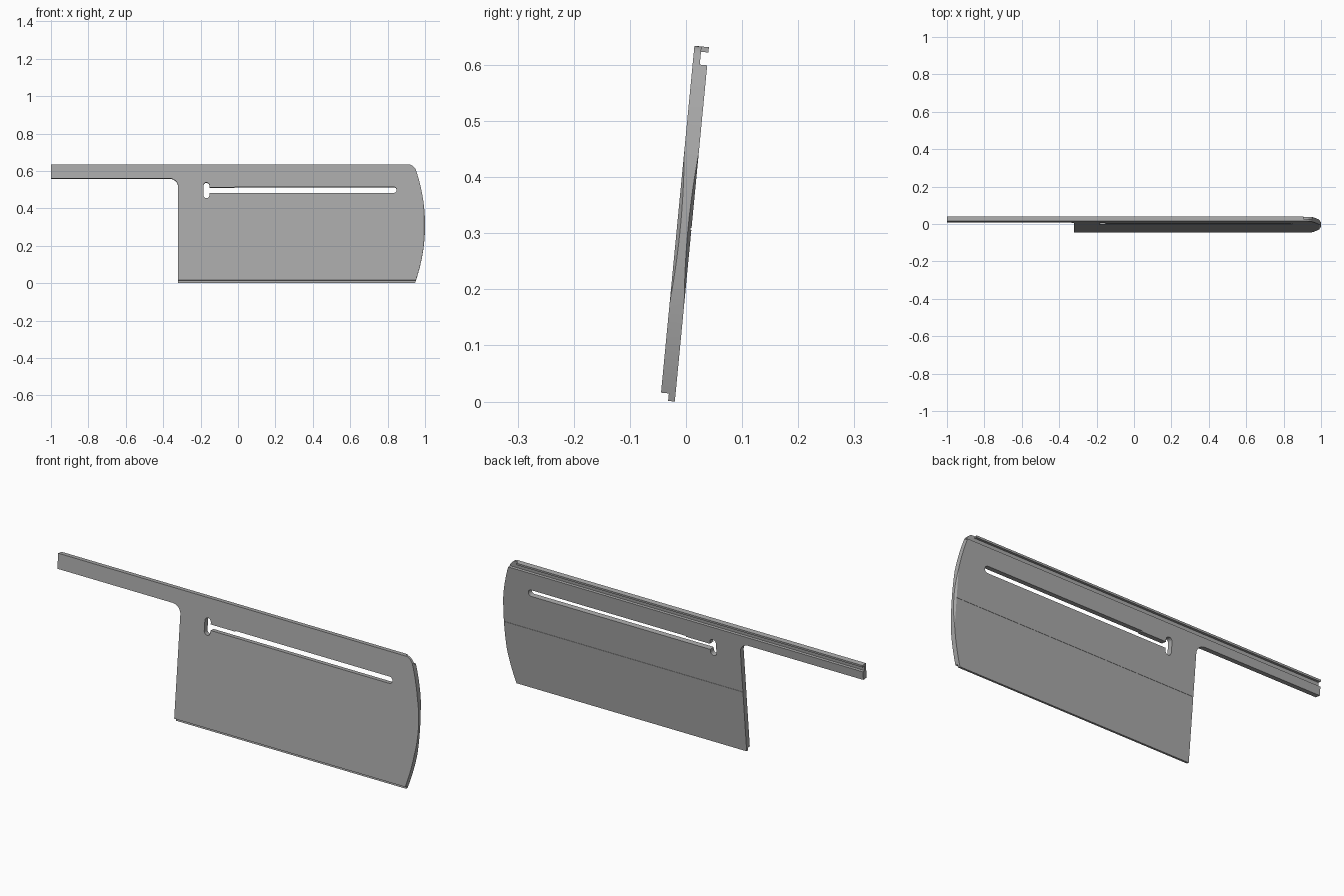
import bpy, bmesh
from math import sin, cos, pi, radians
from mathutils import Matrix

cube = bpy.data.objects.get("Cube")
if cube:
    bpy.data.objects.remove(cube, do_unlink=True)

T = 0.026          # plate thickness
H = 0.6345         # plate height before leaning
TILT = radians(5.5)

gray = bpy.data.materials.new("plain gray")
gray.use_nodes = True
gray.diffuse_color = (0.4, 0.4, 0.4, 1)
gray.node_tree.nodes["Principled BSDF"].inputs["Base Color"].default_value = (0.4, 0.4, 0.4, 1)


def arc(cx, cz, r, a0, a1, n=8):
    """Points on a circular arc, angles in degrees."""
    angles = [radians(a0 + (a1 - a0) * i / n) for i in range(n + 1)]
    return [(cx + r * cos(a), cz + r * sin(a)) for a in angles]


def prism(name, points, to_3d, lo, hi):
    """Extrude a 2D outline between lo and hi; to_3d places each point."""
    bm = bmesh.new()
    face = bm.faces.new([bm.verts.new(to_3d(a, b, lo)) for a, b in points])
    ext = bmesh.ops.extrude_face_region(bm, geom=[face])
    step = to_3d(0, 0, hi - lo)
    step = [s - o for s, o in zip(step, to_3d(0, 0, 0))]
    bmesh.ops.translate(bm, vec=step, verts=[v for v in ext["geom"] if isinstance(v, bmesh.types.BMVert)])
    bmesh.ops.recalc_face_normals(bm, faces=bm.faces)
    mesh = bpy.data.meshes.new(name)
    bm.to_mesh(mesh)
    bm.free()
    mesh.materials.append(gray)
    obj = bpy.data.objects.new(name, mesh)
    bpy.context.collection.objects.link(obj)
    return obj


def through(x, z, y):      # outline seen from the front
    return (x, y, z)


def upright(x, y, z):      # outline seen from the top
    return (x, y, z)


def box(name, x0, x1, y0, y1, z0, z1):
    return prism(name, [(x0, y0), (x1, y0), (x1, y1), (x0, y1)], upright, z0, z1)


# Plate with its long handle, inner fillet and bowed end
bow = [(1 - 0.05 * ((z - 0.31) / 0.3) ** 2, z) for z in [0.61 * i / 24 for i in range(25)]]
outline = [(-0.32, 0)] + bow
outline += arc(0.915, H - 0.03, 0.03, 40, 90, 4)
outline += [(-1, H), (-1, 0.56)] + arc(-0.365, 0.515, 0.045, 90, 0)
plate = prism("blade_plate", outline, through, 0, T)

cutters = []

# Long slot, slightly narrower toward its entry
slot = [(-0.17, 0.482), (0.83, 0.482)] + arc(0.832, 0.4985, 0.0165, -80, 80)
slot += [(-0.02, 0.515), (-0.02, 0.511), (-0.17, 0.511)]
cutters.append(prism("slot_cutter", slot, through, -0.05, 0.08))

# Rounded entry hole at the slot's end
entry = arc(-0.169, 0.522, 0.0165, 0, 180) + arc(-0.169, 0.471, 0.0165, 180, 360)
cutters.append(prism("entry_cutter", entry, through, -0.05, 0.08))

# Rail channel along the back, and the shortened lip above it
cutters.append(box("channel_cutter", -1.1, 1.1, 0.0127, 0.1, 0.602, 0.625))
cutters.append(box("lip_end_cutter", 0.905, 1.1, 0.0127, 0.1, 0.6021, 0.7))

# Front rebate leaving a thin tongue on the lower edge
cutters.append(box("rebate_cutter", -0.5, 1.1, -0.05, 0.014, -0.05, 0.0135))

# Fine crease across the back
cutters.append(box("crease_cutter", -0.5, 1.1, T - 0.0015, 0.1, 0.307, 0.311))

# Bevels that pinch the tip of the bowed end
for name, y, s in (("front_tip_cutter", 0, 1), ("back_tip_cutter", T, -1)):
    wedge = [(0.988, y - s * 0.001), (1.02, y + s * 0.02 * 0.9), (1.02, y - s * 0.03), (0.988, y - s * 0.03)]
    cutters.append(prism(name, wedge, upright, 0.05, 0.5))

bpy.context.view_layer.objects.active = plate
for c in cutters:
    mod = plate.modifiers.new(c.name, "BOOLEAN")
    mod.operation = "DIFFERENCE"
    mod.solver = "EXACT"
    mod.object = c
    bpy.ops.object.modifier_apply(modifier=mod.name)
    bpy.data.objects.remove(c, do_unlink=True)

# Lean the plate back and stand it on the ground
plate.data.transform(Matrix.Translation((0, -0.0458, 0)) @ Matrix.Rotation(-TILT, 4, "X"))
low = min(v.co.z for v in plate.data.vertices)
plate.data.transform(Matrix.Translation((0, 0, -low)))

bpy.ops.object.select_all(action="DESELECT")
plate.select_set(True)
bpy.ops.object.shade_smooth_by_angle(angle=radians(20))
